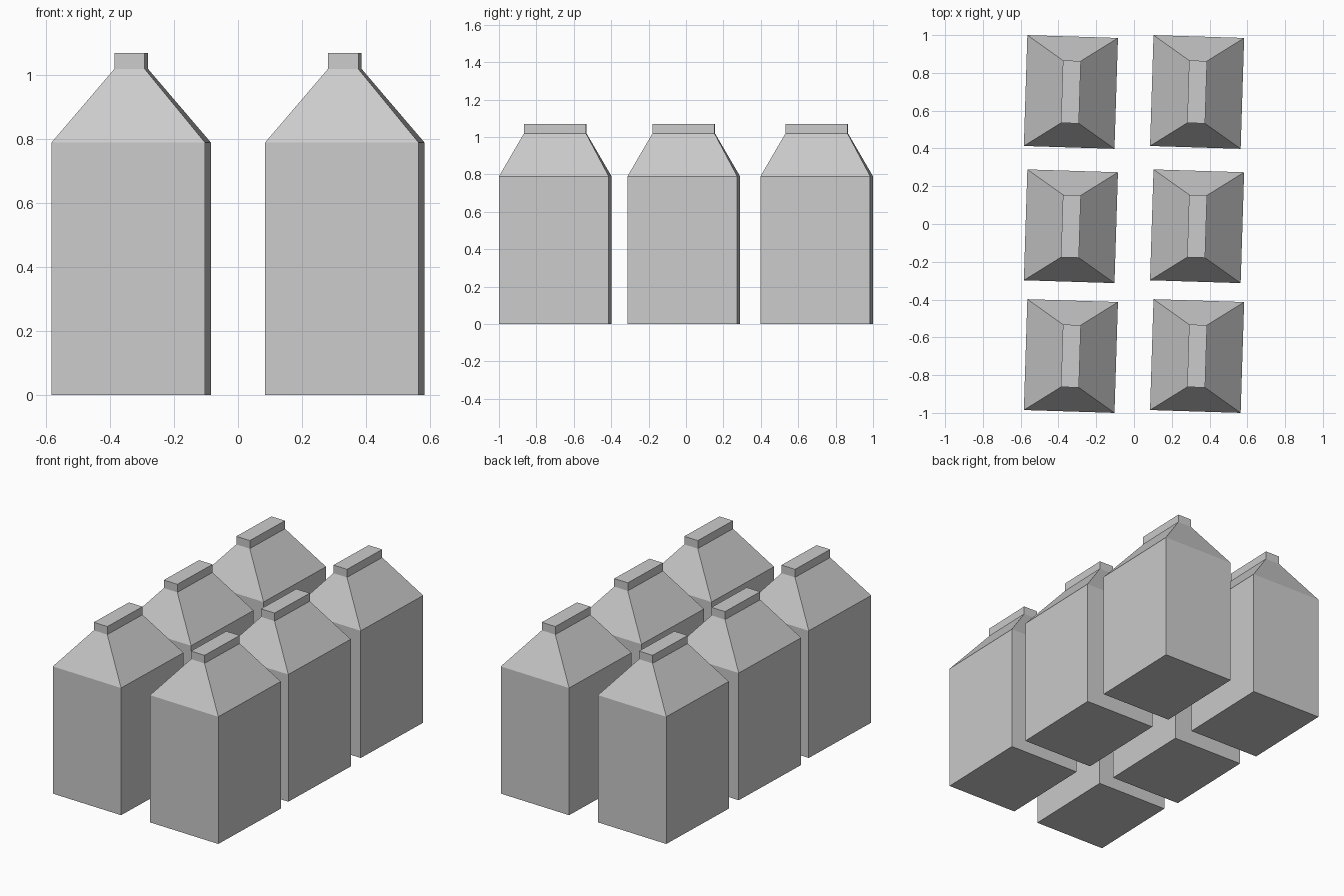
import bpy
import bmesh
import math

default_cube = bpy.data.objects.get("Cube")
if default_cube:
    bpy.data.objects.remove(default_cube, do_unlink=True)

# Single plain card colour
grey = bpy.data.materials.new("light_grey")
grey.use_nodes = True
colour = (0.6, 0.6, 0.6, 1)
grey.diffuse_color = colour
grey.node_tree.nodes["Principled BSDF"].inputs["Base Color"].default_value = colour

# Rectangular rings from base to top: width, depth, height
BODY = (0.48, 0.587)
SPOUT = (0.095, 0.331)
RINGS = [(*BODY, 0), (*BODY, 0.79), (*SPOUT, 1.02), (*SPOUT, 1.07)]
CORNERS = [(-1, -1), (1, -1), (1, 1), (-1, 1)]


def carton_mesh():
    """Box body, sloped shoulders and a narrow folded top as one closed shell."""
    bm = bmesh.new()
    rings = [[bm.verts.new((sx * w / 2, sy * d / 2, z)) for sx, sy in CORNERS]
             for w, d, z in RINGS]
    for low, high in zip(rings, rings[1:]):
        for i in range(4):
            j = (i + 1) % 4
            bm.faces.new((low[i], low[j], high[j], high[i]))
    bm.faces.new(rings[0][::-1])
    bm.faces.new(rings[-1])
    mesh = bpy.data.meshes.new("carton")
    bm.to_mesh(mesh)
    bm.free()
    mesh.materials.append(grey)
    return mesh


# Two columns of three cartons, each turned slightly
mesh = carton_mesh()
for side, x in (("right", -0.334), ("left", 0.334)):
    for row, y in (("front", -0.699), ("middle", -0.012), ("back", 0.699)):
        carton = bpy.data.objects.new(f"carton_{row}_{side}", mesh)
        carton.location = (x, y, 0)
        carton.rotation_euler.z = math.radians(-1.8)
        bpy.context.collection.objects.link(carton)
